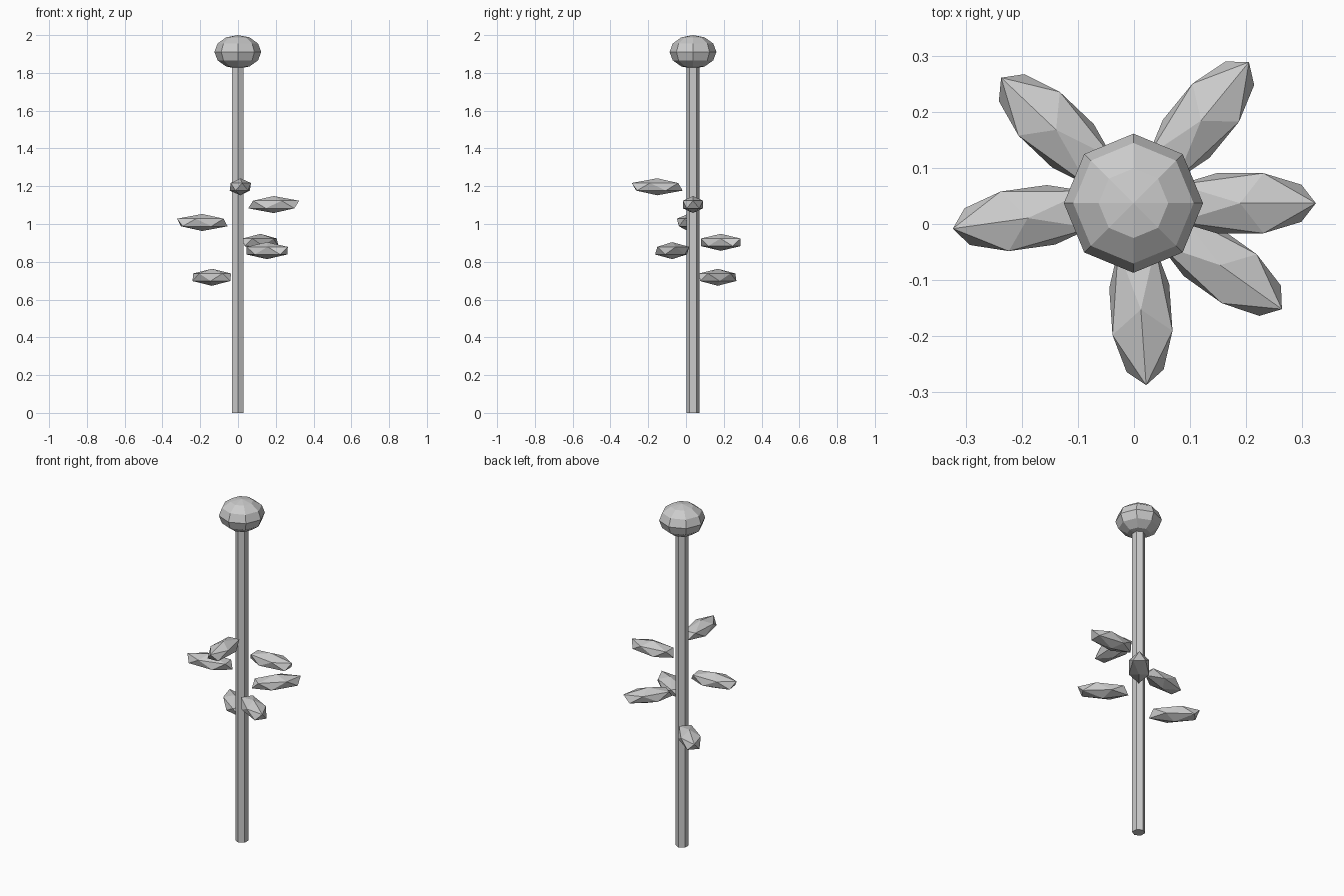
import bpy
from math import radians, cos, sin

cube = bpy.data.objects.get("Cube")
if cube:
    bpy.data.objects.remove(cube, do_unlink=True)

grey = bpy.data.materials.new("plain_grey")
grey.use_nodes = True
colour = (0.6, 0.6, 0.6, 1)
grey.diffuse_color = colour
grey.node_tree.nodes["Principled BSDF"].inputs["Base Color"].default_value = colour

CX, CY = -0.001, 0.037  # stem axis


def finish(name, scale=(1, 1, 1)):
    ob = bpy.context.object
    ob.name = name
    ob.scale = scale
    ob.data.materials.append(grey)
    return ob


# Hexagonal stem
bpy.ops.mesh.primitive_cylinder_add(vertices=6, radius=0.035, depth=1.88,
                                    location=(CX, CY, 0.94))
finish("stem")

# Flattened faceted flower head
bpy.ops.mesh.primitive_uv_sphere_add(segments=8, ring_count=6, radius=1,
                                     location=(CX, CY, 1.911))
finish("flower_head", (0.124, 0.124, 0.089))

# Faceted leaves around the stem: direction in degrees, height
leaves = [(-86, 1.197), (0, 1.103), (188, 1.008),
          (50.7, 0.903), (-35.5, 0.859), (136.5, 0.718)]
for i, (deg, z) in enumerate(leaves):
    a = radians(deg)
    bpy.ops.mesh.primitive_ico_sphere_add(
        subdivisions=1, radius=1, rotation=(0, 0, a),
        location=(CX + 0.19 * cos(a), CY + 0.19 * sin(a), z))
    finish(f"leaf_{i + 1}", (0.151, 0.063, 0.045))
